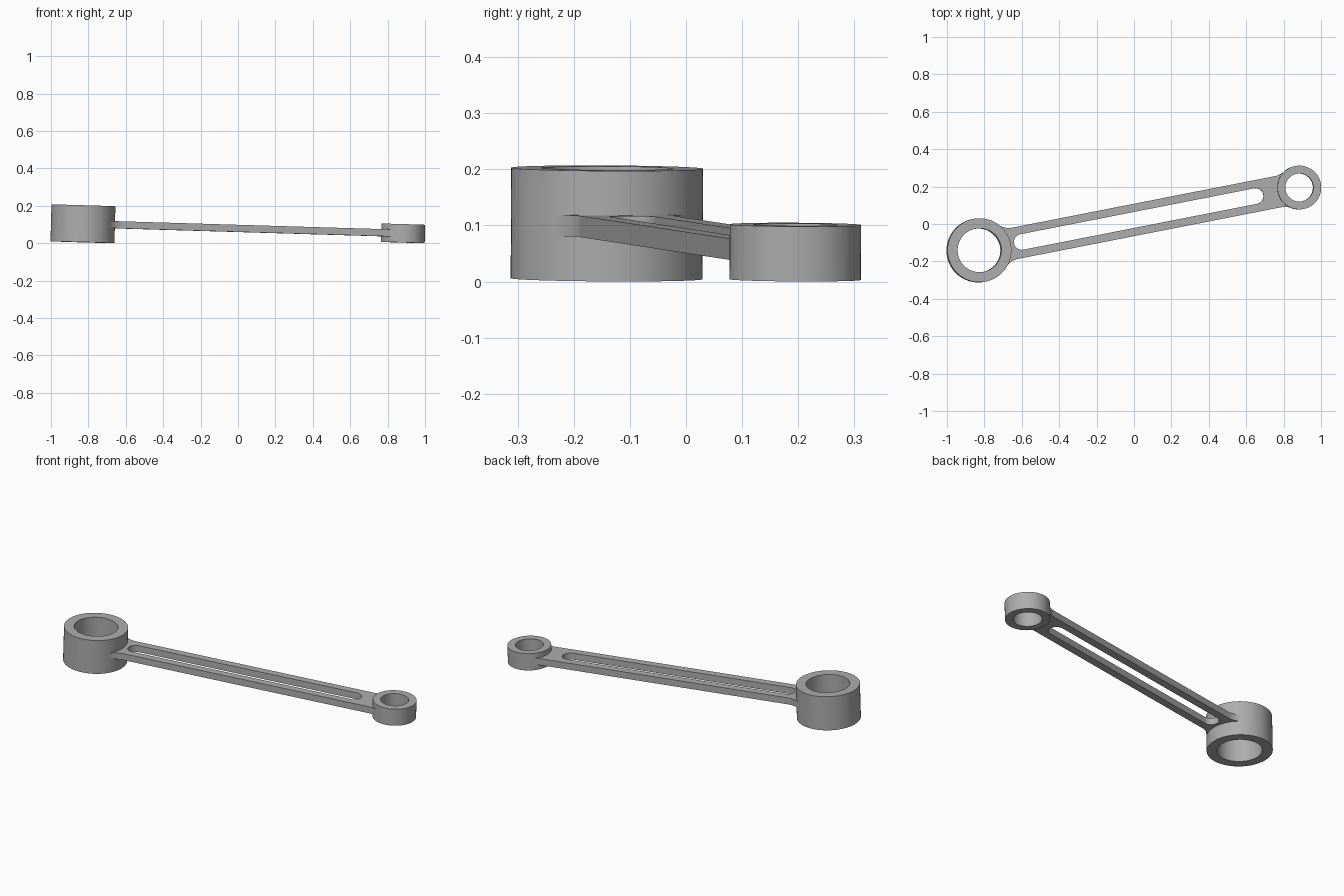
import bpy
from math import sin, cos, pi, radians, sqrt, atan2
from mathutils import Matrix

cube = bpy.data.objects.get("Cube")
if cube:
    bpy.data.objects.remove(cube, do_unlink=True)

metal = bpy.data.materials.new("grey metal")
metal.use_nodes = True
grey = (0.42, 0.42, 0.42, 1)
metal.diffuse_color = grey
metal.node_tree.nodes["Principled BSDF"].inputs["Base Color"].default_value = grey

# The link lies on both bosses, so it leans slightly towards the small end
SPAN = 1.745
BIG, SMALL = 0.171, 0.117
BIG_HALF, SMALL_HALF = 0.0985, 0.049
lean = (BIG_HALF - SMALL_HALF) / (SPAN + SMALL - BIG)
frame = (Matrix.Translation((-0.829, -0.141, BIG_HALF + BIG * lean))
         @ Matrix.Rotation(radians(11.1), 4, 'Z')
         @ Matrix.Rotation(lean, 4, 'Y'))


def arc(cx, cy, r, a0, a1, n):
    return [(cx + r * cos(a0 + (a1 - a0) * i / n),
             cy + r * sin(a0 + (a1 - a0) * i / n)) for i in range(n + 1)]


def circle(cx, r):
    return arc(cx, 0, r, 0, 2 * pi, 96)[:-1]


def plate(name, outlines, half):
    """Extrude closed outlines about the mid plane; inner ones become holes."""
    curve = bpy.data.curves.new(name, 'CURVE')
    curve.dimensions = '2D'
    curve.fill_mode = 'BOTH'
    curve.extrude = half
    for pts in outlines:
        spline = curve.splines.new('POLY')
        spline.points.add(len(pts) - 1)
        for p, (x, y) in zip(spline.points, pts):
            p.co = (x, y, 0, 1)
        spline.use_cyclic_u = True
    obj = bpy.data.objects.new(name, curve)
    bpy.context.collection.objects.link(obj)
    obj.matrix_world = frame
    curve.materials.append(metal)
    bpy.ops.object.select_all(action='DESELECT')
    obj.select_set(True)
    bpy.context.view_layer.objects.active = obj
    bpy.ops.object.convert(target='MESH')
    bpy.ops.object.shade_smooth_by_angle(angle=radians(30))


# Bored bosses at both ends
plate("large_boss", [circle(0, BIG), circle(0, 0.117)], BIG_HALF)
plate("small_boss", [circle(SPAN, SMALL), circle(SPAN, 0.075)], SMALL_HALF)

# Bar with fillets that run tangent into the bosses
WIDTH, FILLET = 0.085, 0.1


def fillet(ring):
    """Upper edge from the boss wall to the bar, for a boss at the origin."""
    cy = WIDTH + FILLET
    cx = sqrt((ring + FILLET) ** 2 - cy ** 2)
    touch = atan2(cy, cx)
    pts = arc(cx, cy, FILLET, touch - pi, -pi / 2, 14)
    inside = (ring - 0.02) * cos(touch), (ring - 0.02) * sin(touch)
    return [inside] + pts, touch


left, left_angle = fillet(BIG)
right, right_angle = fillet(SMALL)
upper = left + [(SPAN - x, y) for x, y in reversed(right)]
right_end = arc(SPAN, 0, SMALL - 0.02, pi - right_angle, pi + right_angle, 16)
left_end = arc(0, 0, BIG - 0.02, -left_angle, left_angle, 16)
outline = (upper + right_end[1:-1]
           + [(x, -y) for x, y in reversed(upper)] + left_end[1:-1])

# Long round-ended slot through the bar
SLOT = 0.042
slot = (arc(0.191 + SLOT, 0, SLOT, pi / 2, 3 * pi / 2, 20)
        + arc(1.55 - SLOT, 0, SLOT, -pi / 2, pi / 2, 20))
plate("slotted_bar", [outline, slot], 0.019)
